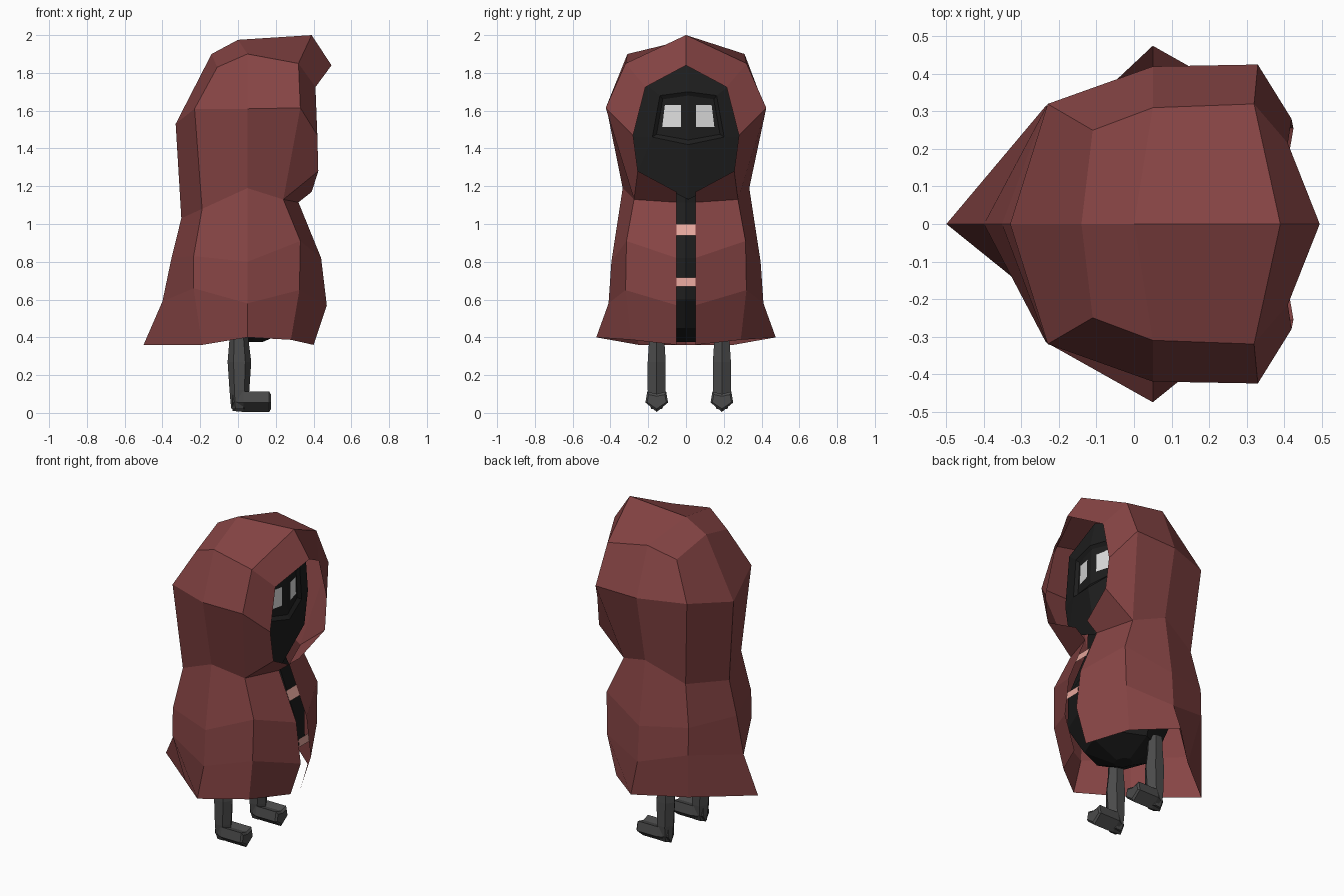
import bpy, bmesh, math

if "Cube" in bpy.data.objects:
    bpy.data.objects.remove(bpy.data.objects["Cube"])


def mat(name, r, g, b):
    m = bpy.data.materials.new(name)
    m.diffuse_color = (r, g, b, 1)
    m.use_nodes = True
    m.node_tree.nodes["Principled BSDF"].inputs["Base Color"].default_value = m.diffuse_color
    return m


RED = mat("dull red cloth", 0.238, 0.058, 0.058)
BLACK = mat("near black", 0.013, 0.013, 0.013)
GREY = mat("dark grey", 0.07, 0.07, 0.07)
WHITE = mat("pale grey", 0.74, 0.74, 0.74)
PINK = mat("pale pink", 0.78, 0.38, 0.33)


def make(name, polys, material, mirror=False, shift=0):
    """Mesh from polygons given as point lists, optionally mirrored in y, then shifted in y."""
    bm = bmesh.new()
    for poly in polys:
        for s in ((1, -1) if mirror else (1,)):
            pts = []
            for x, y, z in poly:
                p = (x, y * s + shift, z)
                if p not in pts:
                    pts.append(p)
            if len(pts) > 2:
                pts = pts if s == 1 else pts[::-1]
                bm.faces.new([bm.verts.new(p) for p in pts])
    bmesh.ops.remove_doubles(bm, verts=bm.verts, dist=0.0005)
    bmesh.ops.recalc_face_normals(bm, faces=bm.faces)
    me = bpy.data.meshes.new(name)
    bm.to_mesh(me)
    bm.free()
    me.materials.append(material)
    ob = bpy.data.objects.new(name, me)
    bpy.context.collection.objects.link(ob)
    return ob


def loft(rings, caps=True):
    """Side quads between equal rings, plus end caps."""
    n = len(rings[0])
    polys = [[a[i], a[(i + 1) % n], b[(i + 1) % n], b[i]]
             for a, b in zip(rings, rings[1:]) for i in range(n)]
    return polys + ([rings[0][::-1], rings[-1]] if caps else [])


# Hooded cloak: columns from the spine round to the front opening, hem to crown
spine = [(-.5, 0, .36), (-.4, 0, .59), (-.352, 0, .82), (-.3, 0, 1.03),
         (-.33, 0, 1.53), (-.14, 0, 1.9), (-.14, 0, 1.9)]
back = [(-.19, .25, .36), (-.235, .315, .66), (-.235, .31, .83), (-.19, .275, 1.08),
        (-.23, .32, 1.61), (-.11, .25, 1.83), (-.14, 0, 1.9)]
side = [(.05, .475, .4), (.05, .41, .58), (.05, .395, .8), (.05, .335, 1.19),
        (.05, .42, 1.61), (.05, .31, 1.9), (0, 0, 1.975)]
front = [(.28, .29, .387), (.325, .32, .65), (.33, .315, .91), (.24, .275, 1.13),
         (.33, .425, 1.615), (.32, .32, 1.85), (.39, 0, 2.0)]
edge = [(.4, .05, .36), (.47, .05, .57), (.44, .05, .82), (.32, .05, 1.115),
        (.42, .28, 1.47), (.41, .215, 1.725), (.495, 0, 1.84)]
jaw, chin = (.425, .255, 1.28), (.39, .05, 1.17)
cols = [spine, back, side, front, edge]
polys = []
for c in range(4):
    for r in range(6):
        if (c, r) != (3, 3):
            polys.append([cols[c][r], cols[c + 1][r], cols[c + 1][r + 1], cols[c][r + 1]])
polys += [[front[3], jaw, edge[4], front[4]], [front[3], edge[3], chin, jaw]]
make("hooded_cloak", polys, RED, True)

# Dark body under the cloak: z, back x, front x, half width
OFF = .012
rings = []
for z, x0, x1, w in [(.375, .03, .13, .06), (.45, -.12, .3, .22), (.6, -.18, .40, .3),
                     (.82, -.18, .395, .3), (1.115, -.1, .285, .2), (1.25, -.05, .27, .2)]:
    rings.append([((x0 + x1) / 2 + (x1 - x0) / 2 * math.cos(i * math.pi / 4),
                   w * math.sin(i * math.pi / 4), z) for i in range(8)])
make("body", loft(rings), BLACK)

# Face mask with a recessed visor
Q = [(.30, 0, 1.86), (.29, .24, 1.75), (.26, .31, 1.46), (.26, .275, 1.26), (.30, 0, 1.13)]
P = [(.335, 0, 1.70), (.315, .15, 1.68), (.30, .19, 1.46), (.35, 0, 1.42)]
V = [(.325, 0, 1.68), (.30, .135, 1.66), (.285, .168, 1.475), (.335, 0, 1.445)]
make("face_mask", [[Q[0], Q[1], P[1], P[0]], [Q[1], Q[2], P[2], P[1]],
                   [Q[2], Q[3], P[2]], [Q[3], Q[4], P[3], P[2]]]
     + [[P[i], P[i + 1], V[i + 1], V[i]] for i in range(3)] + [V], BLACK, True, OFF)


# Eyes: thin plates lying on the visor
def on_visor(u, v):
    return tuple((1 - v) * ((1 - u) * V[0][k] + u * V[1][k])
                 + v * ((1 - u) * V[3][k] + u * V[2][k]) + (.005 if k == 0 else 0)
                 for k in range(3))


make("eyes", [[on_visor(.28, .2), on_visor(.88, .17), on_visor(.86, .78), on_visor(.25, .72)]],
     WHITE, True, OFF)


# Straps closing the cloak front
def edge_x(z):
    for a, b in zip(edge, edge[1:4]):
        if a[2] <= z <= b[2]:
            return a[0] + (b[0] - a[0]) * (z - a[2]) / (b[2] - a[2])


for name, z0, z1 in (("lower_strap", .67, .718), ("upper_strap", .94, 1.0)):
    make(name, [[(edge_x(z) + .002, y, z) for y, z in
                 ((-.05, z0), (.05, z0), (.05, z1), (-.05, z1))]], PINK)

# Legs and feet
for name, y in (("right", -.155), ("left", .19)):
    rings = []
    for z, x0, x1, w in [(.02, -.035, .05, .03), (.06, -.04, .055, .045),
                         (.12, -.045, .06, .05), (.27, -.055, .07, .05),
                         (.39, -.045, .055, .042), (.48, -.04, .05, .04)]:
        rings.append([((x0 + x1) / 2 + (x1 - x0) / 2 * math.cos(i * math.pi / 3),
                       y + w * 1.1 * math.sin(i * math.pi / 3), z) for i in range(6)])
    make(name + "_leg", loft(rings), GREY)
    sole = [(0, .005), (.06, .055), (.05, .113), (0, .1), (-.05, .113), (-.06, .055)]
    make(name + "_foot", loft([[(x, y + d * k, .06 + (h - .06) * t) for d, h in sole]
                               for x, k, t in ((-.03, .5, .9), (.03, 1, 1),
                                               (.165, 1, 1), (.175, .85, .7))]), GREY)
